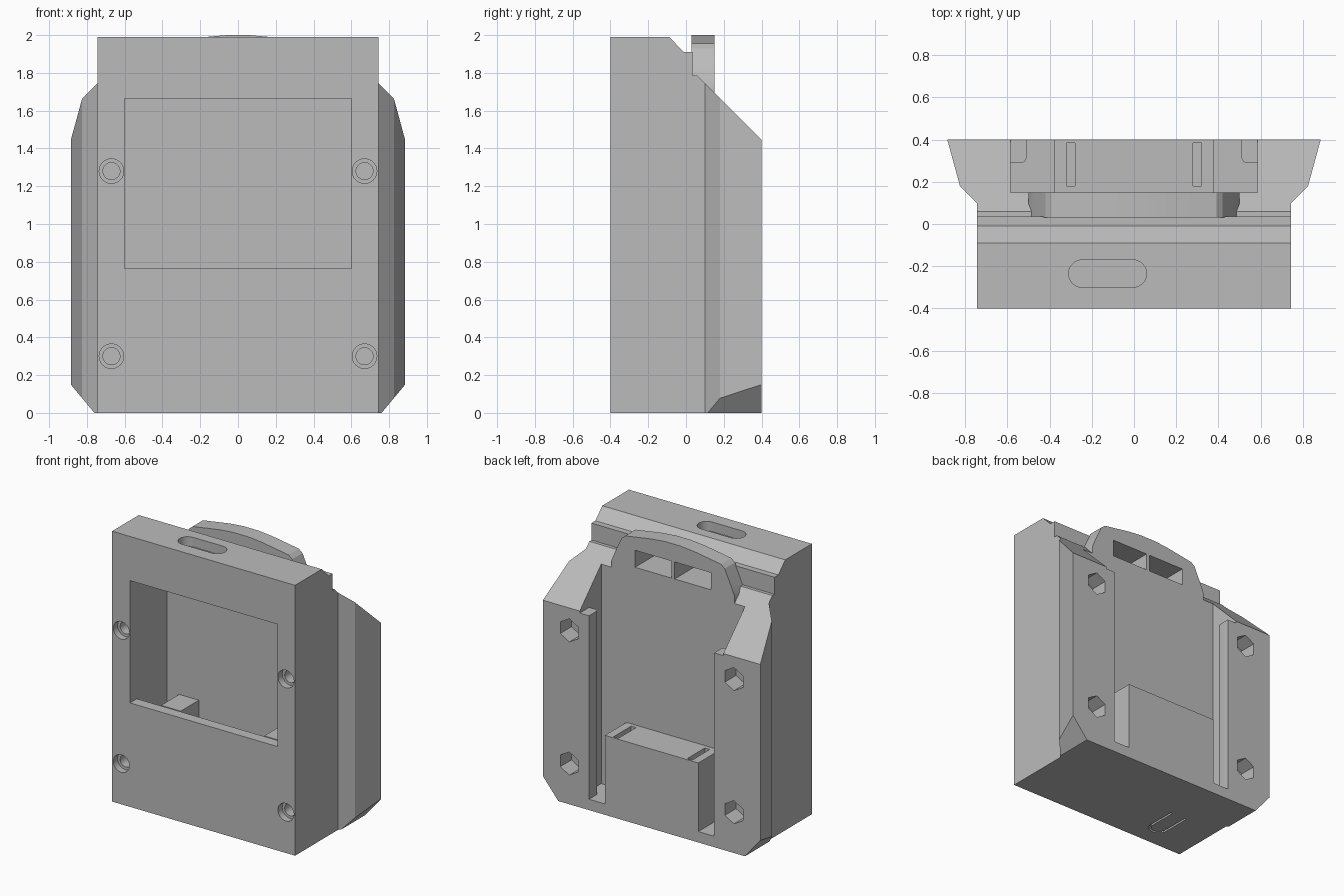
import bpy, bmesh, math

cube = bpy.data.objects.get("Cube")
if cube:
    bpy.data.objects.remove(cube, do_unlink=True)

grey = bpy.data.materials.new("plain_grey")
grey.use_nodes = True
grey.diffuse_color = (0.5, 0.5, 0.5, 1)
grey.node_tree.nodes["Principled BSDF"].inputs["Base Color"].default_value = (0.5, 0.5, 0.5, 1)


def prism(name, outline, axis, lo, hi):
    """Extrude a 2D outline along an axis; the outline uses the other two axes in order."""
    def place(a, b, c):
        return {"x": (c, a, b), "y": (a, c, b), "z": (a, b, c)}[axis]
    bm = bmesh.new()
    base = bm.faces.new([bm.verts.new(place(a, b, lo)) for a, b in outline])
    moved = bmesh.ops.extrude_face_region(bm, geom=[base])["geom"]
    shift = place(0, 0, hi - lo)
    bmesh.ops.translate(bm, vec=shift, verts=[v for v in moved if isinstance(v, bmesh.types.BMVert)])
    bmesh.ops.recalc_face_normals(bm, faces=bm.faces)
    mesh = bpy.data.meshes.new(name)
    bm.to_mesh(mesh)
    bm.free()
    mesh.materials.append(grey)
    obj = bpy.data.objects.new(name, mesh)
    bpy.context.collection.objects.link(obj)
    return obj


def box(name, x0, x1, y0, y1, z0, z1):
    return prism(name, [(x0, y0), (x1, y0), (x1, y1), (x0, y1)], "z", z0, z1)


def arc(cx, cy, r, start, end, n):
    steps = [math.radians(start + (end - start) * i / n) for i in range(n + 1)]
    return [(cx + r * math.cos(t), cy + r * math.sin(t)) for t in steps]


def circle(cx, cy, r, n):
    return arc(cx, cy, r, 90, 450, n)[:-1]


def mirrored(half):
    return half + [(-x, y) for x, y in reversed(half)]


def combine(target, tool, operation="DIFFERENCE"):
    """Apply a boolean and discard the tool."""
    tool.hide_render = True
    mod = target.modifiers.new("combine", "BOOLEAN")
    mod.operation, mod.solver, mod.object = operation, "EXACT", tool
    bpy.context.view_layer.objects.active = target
    bpy.ops.object.modifier_apply(modifier=mod.name)
    bpy.data.objects.remove(tool, do_unlink=True)


# Housing: flared plan trimmed by the stepped, sloping side profile
plan = mirrored([(0.745, -0.4), (0.745, 0.1), (0.825, 0.18), (0.885, 0.4)])
housing = prism("housing", plan, "z", 0, 2.1)
side = [(-0.5, -0.1), (-0.5, 1.99), (-0.09, 1.99), (-0.01, 1.91), (0.035, 1.91),
        (0.035, 1.785), (0.06, 1.785), (0.5, 1.345), (0.5, -0.1)]
combine(housing, prism("side_trim", side, "x", -1, 1), "INTERSECT")

# Bevelled lower corners of the flared rear
for s in (-1, 1):
    corner = [(s * 0.72, -0.048), (s * 1.0, 0.288), (s * 1.0, -0.048)]
    combine(housing, prism("corner_cut", corner, "y", 0.1, 0.5))

# Arched tab at the top of the rear channel
arch = mirrored([(0.5, 1.6), (0.5, 1.75), (0.475, 1.81), (0.42, 1.93), (0.39, 1.955),
                 (0.17, 1.99), (0.06, 2.0)])
combine(housing, prism("arched_tab", arch, "y", 0.03, 0.15), "UNION")

# Rear channel, narrowed by a rounded lip along each side
lip = [(0.585, 0.15), (0.585, 0.29)] + arc(0.535, 0.315, 0.025, 270, 180, 4) + [(0.51, 0.45)]
combine(housing, prism("channel_cut", mirrored(lip), "z", 0.08, 1.5))
combine(housing, box("channel_top_cut", -0.585, 0.585, 0.15, 0.5, 1.43, 1.8))

# Front window opening into the inner cavity
combine(housing, box("cavity_cut", -0.6, 0.6, -0.32, 0.03, 0.08, 1.68))
combine(housing, box("window_cut", -0.6, 0.6, -0.45, -0.3, 0.765, 1.665))

# Two pockets through the tab, split by a thin divider
for s in (-1, 1):
    x0, x1 = sorted((s * 0.012, s * 0.31))
    combine(housing, box("tab_pocket_cut", x0, x1, -0.12, 0.2, 1.745, 1.87))

# Counterbored screw holes in front, hexagonal nut pockets behind
for x in (-0.67, 0.67):
    for z in (0.3, 1.28):
        combine(housing, prism("head_cut", circle(x, z, 0.065, 32), "y", -0.45, -0.35))
        combine(housing, prism("shank_cut", circle(x, z, 0.045, 32), "y", -0.36, 0.1))
        combine(housing, prism("nut_cut", circle(x, z, 0.085, 6), "y", 0.27, 0.45))

# Rounded slot in the top
slot = arc(-0.005, -0.235, 0.065, -90, 90, 12) + arc(-0.245, -0.235, 0.065, 90, 270, 12)
combine(housing, prism("top_slot_cut", slot, "z", 1.92, 2.1))

# Thin U-shaped groove around the button underneath
groove = ([(-0.47, 0.0)] + arc(-0.4, -0.21, 0.07, 180, 360, 12) + [(-0.33, 0.0), (-0.345, 0.0)]
          + arc(-0.4, -0.21, 0.055, 360, 180, 12) + [(-0.455, 0.0)])
combine(housing, prism("groove_cut", groove, "z", -0.1, 0.03))

# Rear block in the channel with two narrow slots in its top
block = box("rear_block", -0.38, 0.38, 0.15, 0.4, 0.08, 0.585)
for x in (-0.3, 0.3):
    combine(block, box("block_slot_cut", x - 0.02, x + 0.02, 0.18, 0.385, 0.5, 0.7))

# Support posts inside the cavity
for s, label in ((-1, "right"), (1, "left")):
    x0, x1 = sorted((s * 0.34, s * 0.5))
    box(label + "_inner_post", x0, x1, -0.18, 0.03, 0.08, 0.69)

# Smooth the round holes and rounded lips only
bpy.ops.object.select_all(action="DESELECT")
housing.select_set(True)
bpy.context.view_layer.objects.active = housing
bpy.ops.object.shade_smooth_by_angle(angle=math.radians(25))
